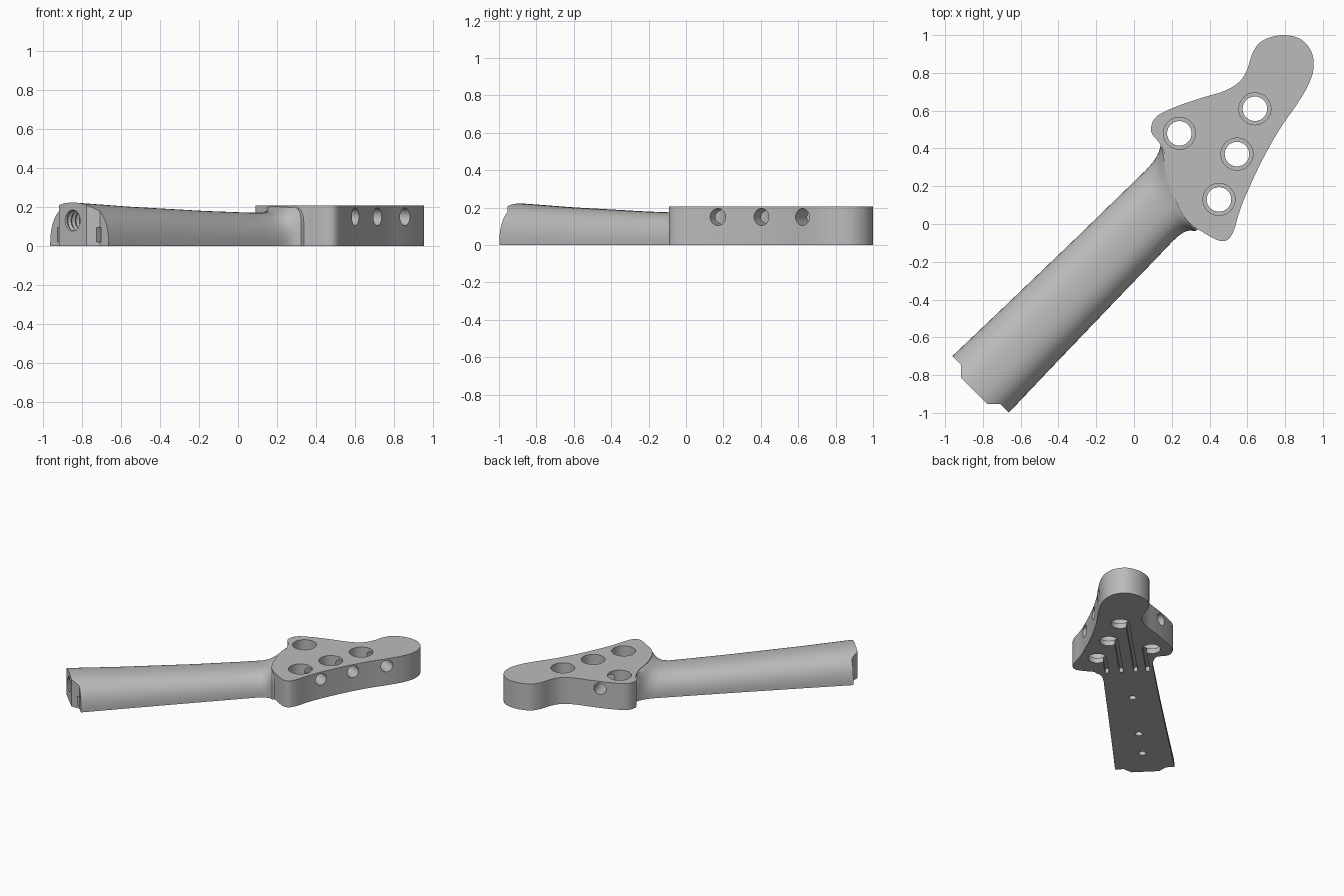
import bpy, bmesh, math
from mathutils import Vector

cube = bpy.data.objects.get("Cube")
if cube:
    bpy.data.objects.remove(cube, do_unlink=True)

grey = bpy.data.materials.new("plain grey")
grey.use_nodes = True
grey.diffuse_color = (0.5, 0.5, 0.5, 1)
grey.node_tree.nodes["Principled BSDF"].inputs["Base Color"].default_value = grey.diffuse_color

MID = -0.026   # sideways offset of the neck centre line
TOP = 0.207    # headstock thickness


def place(u, v, z):
    """Neck coordinates (along, across, up) to world."""
    r = math.sqrt(0.5)
    return Vector(((u - v) * r, (u + v) * r, z))


def loft(name, rings):
    """Closed solid through equal rings of points."""
    bm = bmesh.new()
    loops = [[bm.verts.new(p) for p in ring] for ring in rings]
    for a, b in zip(loops, loops[1:]):
        for i in range(len(a)):
            j = (i + 1) % len(a)
            bm.faces.new((a[i], a[j], b[j], b[i]))
    bm.faces.new(loops[0][::-1])
    bm.faces.new(loops[-1])
    bmesh.ops.recalc_face_normals(bm, faces=bm.faces)
    mesh = bpy.data.meshes.new(name)
    bm.to_mesh(mesh)
    bm.free()
    mesh.materials.append(grey)
    obj = bpy.data.objects.new(name, mesh)
    bpy.context.collection.objects.link(obj)
    return obj


def prism(name, points, z0, z1):
    return loft(name, [[Vector((p[0], p[1], z)) for p in points] for z in (z0, z1)])


def rod(name, start, direction, length, radius, thread=0):
    """Round bar, optionally with ridges along it."""
    d = Vector(direction).normalized()
    side = d.orthogonal().normalized()
    other = d.cross(side)
    steps = max(1, thread * 2)
    rings = []
    for s in range(steps + 1):
        r = radius * (0.86 if thread and s % 2 else 1)
        c = Vector(start) + d * length * s / steps
        rings.append([c + r * (side * math.cos(a) + other * math.sin(a))
                      for a in (math.tau * i / 32 for i in range(32))])
    return loft(name, rings)


def smooth_outline(points, steps=5):
    """Closed curve through the points."""
    pts = [Vector(p) for p in points]
    out = []
    for i in range(len(pts)):
        a, b, c, d = (pts[(i + k) % len(pts)] for k in (-1, 0, 1, 2))
        for s in range(steps):
            t = s / steps
            out.append(b + 0.5 * t * (c - a + t * (2 * a - 5 * b + 4 * c - d
                                                   + t * (3 * b - a - 3 * c + d))))
    return out


def neck_ring(u, width, height, power, skew):
    """D-shaped section, flat below, slanted near the headstock."""
    ring = []
    for i in range(41):
        a = math.pi * i / 40
        c, s = math.cos(a), max(0, math.sin(a))
        v = width * math.copysign(abs(c) ** (2 / power), c)
        z = height * s ** (2 / power) if 0 < i < 40 else 0
        ring.append(place(u + skew * (v + 1.55 * v * v), v + MID, z))
    return ring


# Neck with its flare into the headstock
stations = [(-1.223, .213, .222, 2.5, 0), (-.85, .203, .202, 2.5, 0),
            (-.3, .191, .18, 2.5, 0), (0, .186, .172, 2.5, .2),
            (.14, .183, .17, 2.5, .45), (.19, .186, .174, 2.7, .45),
            (.225, .194, .184, 3.2, .45), (.25, .208, .195, 4.5, .45),
            (.268, .23, .203, 7, .45), (.33, .24, .204, 8, .45)]
neck = loft("neck", [neck_ring(*s) for s in stations])

# Headstock slab
outline = [(.09, .51), (.12, .57), (.22, .62), (.35, .665), (.48, .705), (.56, .755),
           (.6, .82), (.63, .91), (.68, .97), (.78, 1), (.88, .98), (.94, .91),
           (.95, .82), (.92, .73), (.86, .63), (.77, .5), (.68, .34), (.6, .17),
           (.56, .07), (.53, -.03), (.5, -.08), (.46, -.09), (.41, -.07), (.36, -.04),
           (.31, -.01), (.25, .06), (.2, .19), (.18, .32), (.14, .42), (.1, .47)]
headstock = prism("headstock", smooth_outline(outline), 0, TOP)

head_cuts, neck_cuts, both_cuts = [], [], []

# Stepped tuner bores with a string groove underneath each
up = (0, 0, 1)
for x, y, lean in [(.24, .48, -1), (.64, .61, 1), (.545, .37, 1), (.45, .13, 1)]:
    both_cuts.append(rod("tuner_bore", (x, y, -.1), up, .5, .065))
    both_cuts.append(rod("tuner_recess", (x, y, .04), up, .5, .085))
    u, v = (x + y) * math.sqrt(.5), (y - x) * math.sqrt(.5) + .052 * lean
    corners = [(.2, -.013), (u, -.013), (u, .013), (.2, .013)]
    both_cuts.append(prism("string_groove", [place(a, v + b, 0) for a, b in corners], -.05, .035))

# Sideways holes beside the bores
for x, y, dx, dy in [(.61, .165, -.88, .48), (.72, .4, -.88, .48),
                     (.86, .62, -.88, .48), (.295, .64, .31, -.95)]:
    d = Vector((dx, dy, 0))
    head_cuts.append(rod("side_hole", Vector((x, y, .15)) - d * .08, d, .32, .045))

# Small holes under the neck
for u in (-.17, -.685, -.963):
    neck_cuts.append(rod("under_hole", place(u, MID, -.05), up, .12, .026))

# Heel end: tapered tenon, key slots and threaded hole
for side in (1, -1):
    shape = [(-1.174, .149), (-1.174, .3), (-1.4, .3), (-1.4, -.079), (-1.223, .1)]
    shape = [(-1.174, .149), (-1.174, .3), (-1.3, .3), (-1.3, .022)]
    neck_cuts.append(prism("tenon_shoulder",
                           [place(u, MID + side * v, 0) for u, v in shape], -.1, .4))
    key = [(-1.25, .137), (-1.25, .157), (-1.12, .157), (-1.12, .137)]
    neck_cuts.append(prism("key_slot",
                           [place(u, MID + side * v, 0) for u, v in key], .02, .095))
neck_cuts.append(rod("bolt_hole", place(-1.26, MID, .13), place(1, 0, 0), .36, .058, 12))

# Apply the cuts, then shade
for part, cuts in ((neck, neck_cuts + both_cuts), (headstock, head_cuts + both_cuts)):
    for cutter in cuts:
        cutter.hide_render = True
        mod = part.modifiers.new(cutter.name, 'BOOLEAN')
        mod.operation, mod.solver, mod.object = 'DIFFERENCE', 'EXACT', cutter
    bpy.ops.object.select_all(action='DESELECT')
    part.select_set(True)
    bpy.context.view_layer.objects.active = part
    for mod in list(part.modifiers):
        bpy.ops.object.modifier_apply(modifier=mod.name)
    bpy.ops.object.shade_smooth_by_angle(angle=math.radians(32))
for cutter in head_cuts + neck_cuts + both_cuts:
    bpy.data.objects.remove(cutter, do_unlink=True)
